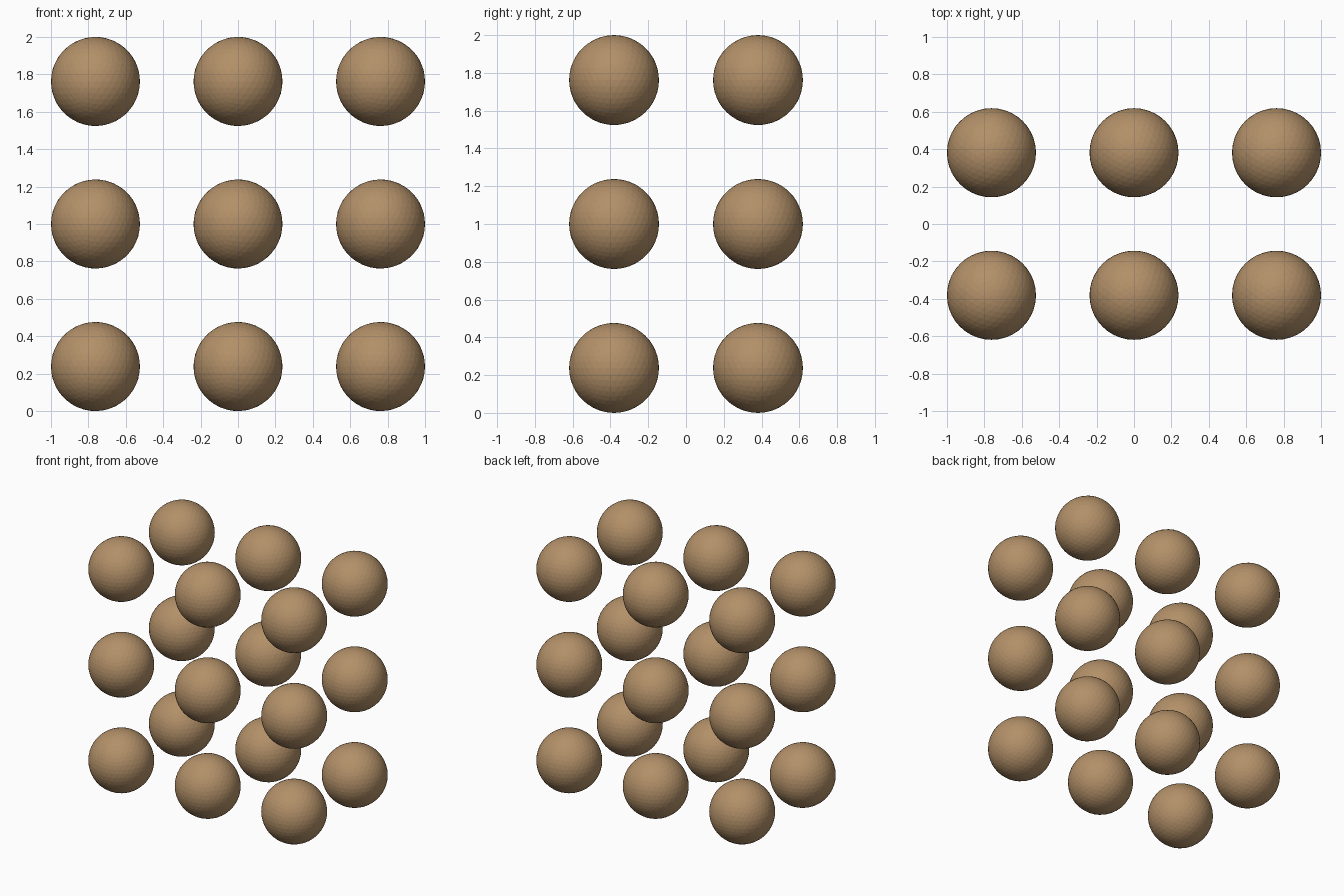
import bpy

if "Cube" in bpy.data.objects:
    bpy.data.objects.remove(bpy.data.objects["Cube"])

R = 0.238      # ball radius
STEP = 0.762   # spacing between ball centres

tan = bpy.data.materials.new("tan")
tan.diffuse_color = (0.45, 0.28, 0.14, 1)
tan.use_nodes = True
tan.node_tree.nodes["Principled BSDF"].inputs["Base Color"].default_value = tan.diffuse_color

# One faceted ball mesh, shared by the whole grid
bpy.ops.mesh.primitive_ico_sphere_add(subdivisions=4, radius=R)
first = bpy.context.object
mesh = first.data
mesh.name = "ball"
mesh.materials.append(tan)
bpy.data.objects.remove(first)

# 3 x 2 x 3 grid of balls
for i in range(3):
    for j in range(2):
        for k in range(3):
            ball = bpy.data.objects.new(f"ball_{i}_{j}_{k}", mesh)
            ball.location = ((i - 1) * STEP, (j - 0.5) * STEP, R + k * STEP)
            bpy.context.collection.objects.link(ball)
